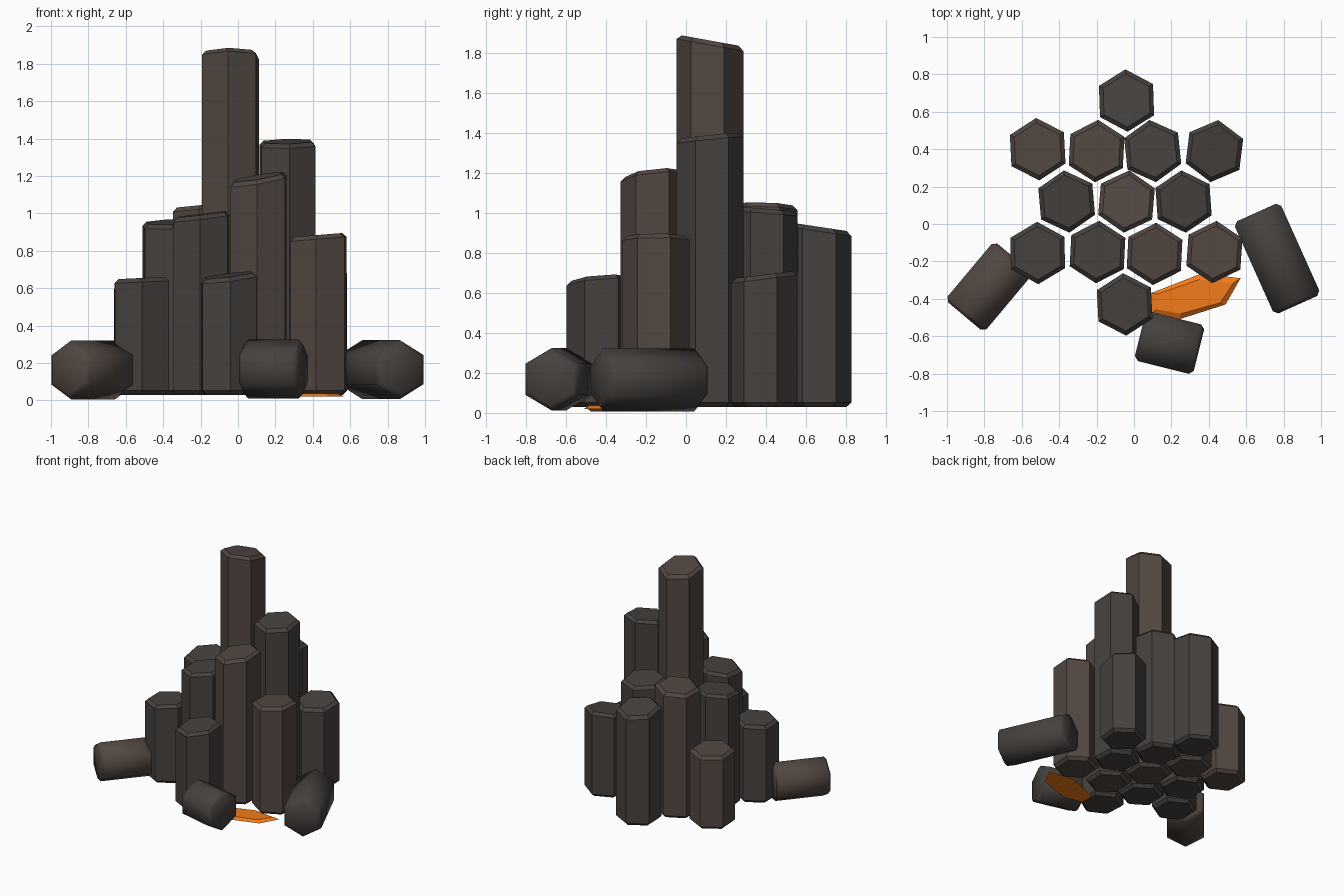
import bpy, bmesh, math
from mathutils import Matrix, Vector

if "Cube" in bpy.data.objects:
    bpy.data.objects.remove(bpy.data.objects["Cube"])


def material(name, rgb):
    m = bpy.data.materials.new(name)
    m.diffuse_color = (*rgb, 1)
    m.use_nodes = True
    m.node_tree.nodes["Principled BSDF"].inputs["Base Color"].default_value = m.diffuse_color
    return m


BROWN = material("brown_stone", (0.085, 0.063, 0.053))
DARK = material("dark_stone", (0.062, 0.054, 0.049))
GLOW = material("orange_glow", (0.9, 0.2, 0.01))


def add(name, bm, mat):
    bmesh.ops.recalc_face_normals(bm, faces=bm.faces[:])
    me = bpy.data.meshes.new(name)
    bm.to_mesh(me)
    bm.free()
    me.materials.append(mat)
    ob = bpy.data.objects.new(name, me)
    bpy.context.collection.objects.link(ob)
    return ob


def hex_prism(r, rot, z0, z1, gx=0, gy=0, bevel=0.022):
    """Hexagonal prism with a vertex facing -y, a sloped top and chamfered rims."""
    bm = bmesh.new()
    rings = []
    for top in (False, True):
        ring = []
        for i in range(6):
            a = math.radians(-90 + 60 * i + rot)
            x, y = r * math.cos(a), r * math.sin(a)
            ring.append(bm.verts.new((x, y, z1 + gx * x + gy * y if top else z0)))
        rings.append(ring)
    lo, hi = rings
    caps = [bm.faces.new(lo[::-1]), bm.faces.new(hi)]
    for i in range(6):
        j = (i + 1) % 6
        bm.faces.new((lo[i], lo[j], hi[j], hi[i]))
    rim = [e for f in caps for e in f.edges]
    bmesh.ops.bevel(bm, geom=rim, offset=bevel, segments=1, affect='EDGES', profile=0.5)
    return bm


# standing columns: x, y, height, slope x, slope y, rotation, material
columns = [
    (-0.04, 0.12, 1.86, 0.00, -0.18, -5, BROWN),
    (0.265, 0.12, 1.385, 0.02, 0.10, 4, DARK),
    (0.11, -0.16, 1.195, 0.17, 0.10, -3, BROWN),
    (0.43, -0.15, 0.885, 0.08, 0.00, -4, BROWN),
    (-0.36, 0.12, 0.955, 0.04, 0.10, 5, DARK),
    (-0.195, -0.15, 0.995, 0.12, 0.03, -3, DARK),
    (-0.20, 0.39, 1.04, 0.08, -0.03, -3, BROWN),
    (0.10, 0.39, 1.02, 0.00, -0.08, 6, DARK),
    (0.43, 0.39, 0.69, 0.00, 0.12, -7, DARK),
    (-0.515, -0.155, 0.655, 0.05, 0.00, 1, DARK),
    (-0.05, -0.43, 0.67, 0.13, 0.08, 3, DARK),
    (-0.04, 0.66, 0.93, 0.00, -0.15, 2, DARK),
    (-0.515, 0.40, 0.62, 0.00, -0.05, 3, BROWN),
]
for n, (x, y, h, gx, gy, rot, mat) in enumerate(columns, 1):
    ob = add(f"standing_column_{n}", hex_prism(0.167, rot, 0, h - 0.03, gx, gy), mat)
    ob.location = (x, y, 0.03)

# fallen column pieces: centre, axis direction, length, material
fallen = [
    ((-0.775, -0.335, 0.163), (0.26, 0.31), 0.41, BROWN),
    ((0.765, -0.185, 0.165), (0.22, -0.49), 0.54, DARK),
    ((0.19, -0.635, 0.168), (0.30, -0.075), 0.325, DARK),
]
for n, (c, d, length, mat) in enumerate(fallen, 1):
    bm = hex_prism(0.157, 0, -length / 2, length / 2)
    # lay the prism so one ridge points straight up
    axis = Vector((d[0], d[1], 0)).normalized()
    up = Vector((0, 0, 1))
    side = up.cross(axis)
    m = Matrix((side, up, axis)).transposed()
    bm.transform(Matrix.Translation(c) @ m.to_4x4())
    ob = add(f"fallen_column_{n}", bm, mat)
    bpy.ops.object.select_all(action='DESELECT')
    ob.select_set(True)
    bpy.context.view_layer.objects.active = ob
    bpy.ops.object.shade_smooth_by_angle(angle=math.radians(65))

# glowing flat patch at the foot of the columns
outline = [(0.09, -0.37), (0.36, -0.265), (0.57, -0.29),
           (0.49, -0.43), (0.24, -0.51), (0.09, -0.48)]
bm = bmesh.new()
lo = [bm.verts.new((x, y, 0.02)) for x, y in outline]
cx, cy = 0.31, -0.39
hi = [bm.verts.new((cx + (x - cx) * 0.85, cy + (y - cy) * 0.75, 0.038)) for x, y in outline]
bm.faces.new(lo)
bm.faces.new(hi)
for i in range(6):
    j = (i + 1) % 6
    bm.faces.new((lo[i], lo[j], hi[j], hi[i]))
add("glowing_patch", bm, GLOW)
